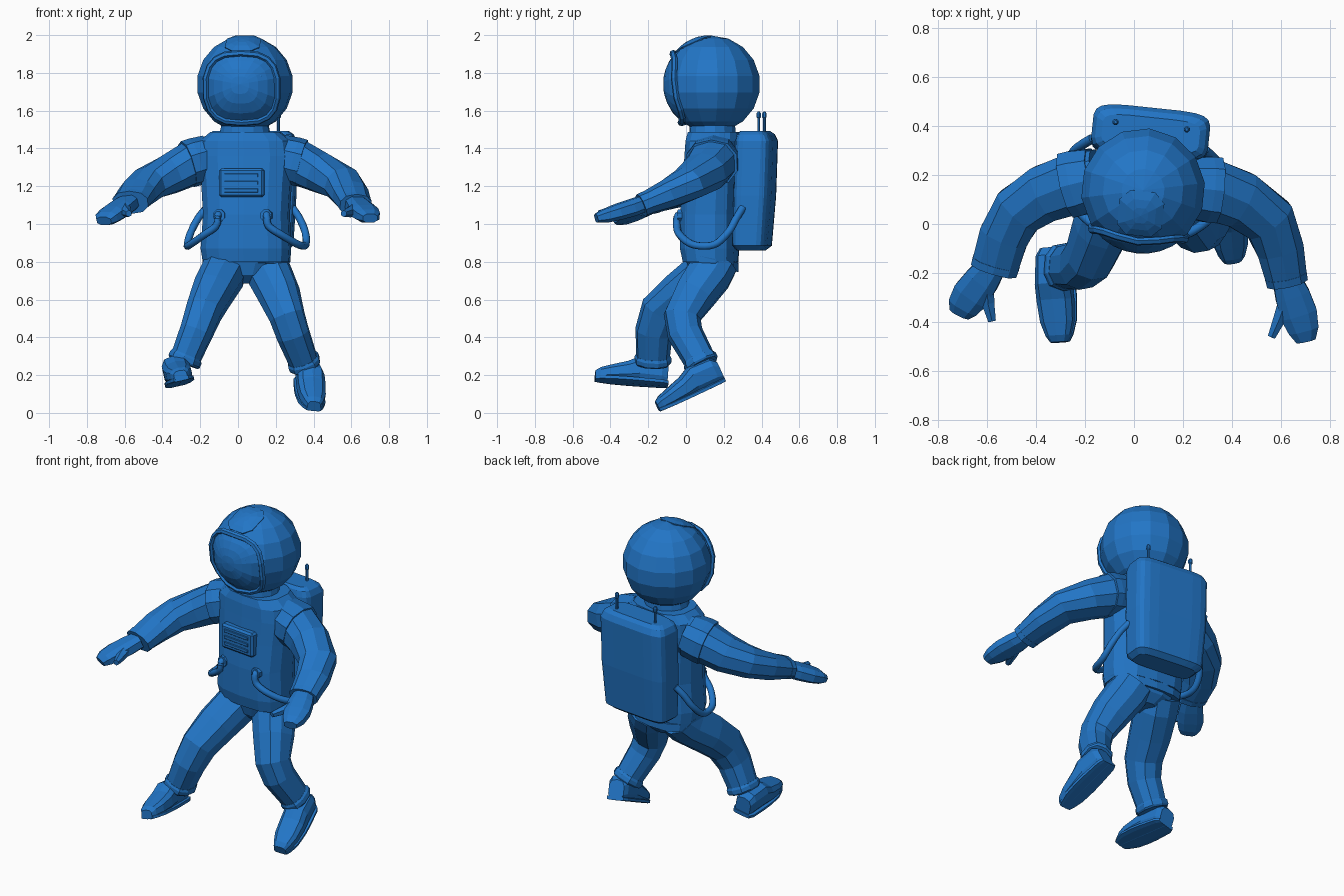
import bpy, bmesh, math
from mathutils import Vector, Matrix

if "Cube" in bpy.data.objects:
    bpy.data.objects.remove(bpy.data.objects["Cube"])

blue = bpy.data.materials.new("suit blue")
blue.diffuse_color = (0.016, 0.18, 0.57, 1)
blue.use_nodes = True
blue.node_tree.nodes["Principled BSDF"].inputs["Base Color"].default_value = blue.diffuse_color
YAW = math.radians(-6)
FRONT = Vector((math.sin(YAW), -math.cos(YAW), 0))
SIDE = Vector((math.cos(YAW), math.sin(YAW), 0))
Z = Vector((0, 0, 1))


def finish(name, bm, smooth=None):
    bmesh.ops.recalc_face_normals(bm, faces=bm.faces)
    me = bpy.data.meshes.new(name)
    bm.to_mesh(me)
    bm.free()
    me.materials.append(blue)
    ob = bpy.data.objects.new(name, me)
    bpy.context.collection.objects.link(ob)
    if smooth:
        bpy.ops.object.select_all(action='DESELECT')
        ob.select_set(True)
        bpy.context.view_layer.objects.active = ob
        bpy.ops.object.shade_smooth_by_angle(angle=math.radians(smooth))
    return ob


def loft(name, rings, up, n=10, power=2.0, closed=False, fixed=None, smooth=None):
    """Skin of rings (x, y, z, half width, half height) along a path."""
    bm, loops, pts = bmesh.new(), [], [Vector(r[:3]) for r in rings]
    m = len(pts)
    for i, r in enumerate(rings):
        if fixed:
            t = Vector(fixed).normalized()
        elif closed:
            t = (pts[(i + 1) % m] - pts[i - 1]).normalized()
        else:
            t = Vector()
            if i: t += (pts[i] - pts[i - 1]).normalized()
            if i < m - 1: t += (pts[i + 1] - pts[i]).normalized()
            t.normalize()
        u0 = pts[i] - HEAD if up == 'radial' else Vector(up)
        s = t.cross(u0).normalized()
        u = s.cross(t)
        loop = []
        for k in range(n):
            a = 2 * math.pi * (k + 0.5) / n
            c, d = math.cos(a), math.sin(a)
            c = math.copysign(abs(c) ** (2 / power), c)
            d = math.copysign(abs(d) ** (2 / power), d)
            loop.append(bm.verts.new(pts[i] + s * c * r[3] + u * d * r[4]))
        loops.append(loop)
    for i in range(m if closed else m - 1):
        a, b = loops[i], loops[(i + 1) % m]
        for k in range(n):
            bm.faces.new((a[k], a[(k + 1) % n], b[(k + 1) % n], b[k]))
    if not closed:
        bm.faces.new(loops[0])
        bm.faces.new(loops[-1])
    return finish(name, bm, smooth)


def box(name, centre, size, bevel, segments=2):
    bm = bmesh.new()
    bmesh.ops.create_cube(bm, size=1)
    bmesh.ops.scale(bm, vec=size, verts=bm.verts)
    bmesh.ops.bevel(bm, geom=bm.edges[:], offset=bevel, segments=segments, profile=0.5, affect='EDGES')
    bmesh.ops.transform(bm, matrix=Matrix.Translation(centre) @ Matrix.Rotation(YAW, 4, 'Z'), verts=bm.verts)
    return finish(name, bm)


def tube(name, points, radius, steps=5, n=8):
    """Round hose through points, smoothed as a Catmull-Rom path."""
    p = [Vector(q) for q in points]
    p = [2 * p[0] - p[1]] + p + [2 * p[-1] - p[-2]]
    path = []
    for i in range(1, len(p) - 2):
        a, b, c, d = p[i - 1:i + 3]
        for k in range(steps):
            t = k / steps
            path.append(0.5 * (2 * b + (c - a) * t + (2 * a - 5 * b + 4 * c - d) * t * t + (3 * b - a - 3 * c + d) * t ** 3))
    path.append(p[-2])
    return loft(name, [(*q, radius, radius) for q in path], (0.13, 0.21, 0.97), n, smooth=50)


# helmet
HEAD, R = Vector((0.037, 0.137, 1.74)), 0.257
bm = bmesh.new()
bmesh.ops.create_uvsphere(bm, u_segments=14, v_segments=9, radius=R,
                          matrix=Matrix.Translation(HEAD) @ Matrix.Rotation(YAW, 4, 'Z'))
finish("helmet", bm)


def on_head(u, v, r, aim=FRONT, upv=Z):
    """Point on the helmet shell, u sideways and v upward as fractions of r."""
    w = math.sqrt(max(0.0, 1 - u * u - v * v))
    return HEAD + (SIDE * u + upv * v + aim * w) * r


def patch(name, outline, r, rings=4, aim=FRONT, upv=Z):
    """Curved plate filling an outline on the helmet shell."""
    bm = bmesh.new()
    mid = bm.verts.new(on_head(0, 0, r, aim, upv))
    prev = None
    for j in range(1, rings + 1):
        cur = [bm.verts.new(on_head(u * j / rings, v * j / rings, r, aim, upv)) for u, v in outline]
        for k in range(len(cur)):
            l = (k + 1) % len(cur)
            bm.faces.new((mid, cur[k], cur[l]) if prev is None else (prev[k], cur[k], cur[l], prev[l]))
        prev = cur
    low = [bm.verts.new(HEAD + (v.co - HEAD) * 0.93) for v in prev]
    for k in range(len(low)):
        l = (k + 1) % len(low)
        bm.faces.new((prev[k], low[k], low[l], prev[l]))
    return finish(name, bm)


def rounded(a, b, n, power):
    f = lambda x: math.copysign(abs(x) ** (2 / power), x)
    return [(a * f(math.cos(2 * math.pi * (k + 0.5) / n)), b * f(math.sin(2 * math.pi * (k + 0.5) / n))) for k in range(n)]


# visor, its raised frame and the crown plate
oval = [(u * (1 - 0.06 * abs(v)), v - 0.08) for u, v in rounded(0.75, 0.72, 18, 2.8)]
patch("visor", oval, 0.258)
rim = [on_head(u * 1.01, v, 0.258) + FRONT * 0.012 for u, v in oval]
loft("visor_frame", [(*p, 0.018, 0.014) for p in rim], 'radial', 6, closed=True)
tip = FRONT * 0.4 + Z * 0.917
back = Z * 0.4 - FRONT * 0.917
patch("crown_plate", rounded(0.37, 0.4, 8, 3), 0.262, 3, tip, back)
loft("neck_ring", [(0.037, 0.14, 1.46, 0.14, 0.125), (0.037, 0.14, 1.53, 0.125, 0.12)], FRONT, 14)

# torso and pelvis
loft("torso", [(0.045, 0.13, 0.80, 0.232, 0.145), (0.042, 0.125, 0.87, 0.24, 0.155),
               (0.045, 0.125, 1.05, 0.23, 0.155), (0.045, 0.135, 1.22, 0.24, 0.15),
               (0.045, 0.145, 1.36, 0.255, 0.15), (0.042, 0.148, 1.44, 0.245, 0.148),
               (0.04, 0.15, 1.488, 0.185, 0.14)], FRONT, 14, 2.8, fixed=(0, 0, 1))
loft("waistband", [(0.045, 0.14, 0.77, 0.222, 0.14), (0.045, 0.13, 0.82, 0.235, 0.15)],
     FRONT, 14, 2.6, fixed=(0, 0.18, 1))
loft("pelvis", [(0.04, 0.14, 0.685, 0.06, 0.065), (0.04, 0.14, 0.73, 0.15, 0.115),
                (0.04, 0.14, 0.80, 0.21, 0.135)], FRONT, 12, 2.4, fixed=(0, 0, 1))

# chest control panel with slots
panel = Vector((0.022, 0, 1.218)) + FRONT * 0.012
box("chest_panel", panel, (0.24, 0.06, 0.152), 0.012, 1)
for i in range(3):
    box("panel_strip", panel + FRONT * 0.032 + Z * (0.04 - i * 0.04), (0.18, 0.008, 0.02), 0.002, 1)

# backpack with antennas
loft("backpack", [(0.066, 0.345, 0.86, 0.195, 0.065), (0.066, 0.35, 0.885, 0.225, 0.092),
                  (0.067, 0.364, 1.15, 0.24, 0.1), (0.068, 0.374, 1.44, 0.24, 0.1),
                  (0.068, 0.37, 1.475, 0.225, 0.088), (0.068, 0.367, 1.492, 0.2, 0.067)],
     FRONT, 20, 5, fixed=(0, 0, 1))
for x, y in ((-0.075, 0.415), (0.215, 0.385)):
    loft("antenna", [(x, y, 1.47, .008, .008), (x, y, 1.56, .008, .008), (x, y, 1.565, .013, .013),
                     (x, y, 1.585, .013, .013), (x, y, 1.595, .006, .006)], (0, 1, 0), 8)

# hoses running from the belly sockets to the backpack
for s in (-1, 1):
    base = Vector((0.04, 0.13, 0))
    path = [(0.125, 0.12, 1.045), (0.13, 0.16, 1.045), (0.14, 0.165, 0.99), (0.21, 0.14, 0.94), (0.29, 0.06, 0.89),
            (0.315, -0.05, 0.89), (0.305, -0.125, 0.955), (0.27, -0.165, 1.03), (0.23, -0.195, 1.085)]
    tube("hose", [base + SIDE * s * a + FRONT * b + Z * c for a, b, c in path], 0.02)
    c = base + SIDE * s * 0.125 + Z * 1.045
    loft("hose_socket", [(*(c + FRONT * 0.12), .037, .037), (*(c + FRONT * 0.16), .033, .033)], (0, 0, 1), 8)

# arms, from shoulder to wrist
arms = {
    "left": [(-0.14, 0.19, 1.355, .12, .115), (-0.24, 0.165, 1.325, .13, .12), (-0.36, 0.125, 1.265, .122, .108),
             (-0.47, 0.055, 1.215, .112, .092), (-0.53, -0.05, 1.165, .105, .08), (-0.565, -0.17, 1.12, .1, .062)],
    "right": [(0.21, 0.15, 1.355, .12, .115), (0.31, 0.14, 1.33, .13, .122), (0.43, 0.10, 1.275, .122, .11),
              (0.55, 0.015, 1.215, .112, .092), (0.595, -0.1, 1.155, .1, .08), (0.62, -0.22, 1.105, .088, .062)]}
for side, a in arms.items():
    loft(side + "_arm", a, Z, 10, 2.3)
    p, q = Vector(a[0][:3]), Vector(a[1][:3])
    d = (q - p).normalized()
    loft(side + "_shoulder_cuff", [(*(q - d * 0.09), .128, .122), (*(q - d * 0.01), .14, .128), (*(q + d * 0.03), .14, .126)], Z, 10, 2.3)
    w, d = Vector(a[-1][:3]), (Vector(a[-1][:3]) - Vector(a[-2][:3])).normalized()
    r = a[-1][3]
    loft(side + "_wrist_cuff", [(*(w - d * 0.015), r + .002, .066), (*(w + d * 0.018), r, .064)], Z, 10, 2.3)

# gloves and thumbs
loft("left_glove", [(-0.575, -0.17, 1.115, .06, .045), (-0.62, -0.23, 1.085, .075, .047), (-0.665, -0.29, 1.055, .08, .044),
                    (-0.695, -0.335, 1.032, .068, .038), (-0.71, -0.365, 1.015, .045, .025)], Z, 8, 2.6)
loft("left_thumb", [(-0.60, -0.24, 1.09, .035, .035), (-0.595, -0.32, 1.065, .03, .03), (-0.578, -0.395, 1.055, .018, .018)], Z, 6)
loft("right_glove", [(0.62, -0.22, 1.11, .06, .045), (0.645, -0.29, 1.085, .075, .047), (0.67, -0.365, 1.062, .08, .044),
                     (0.69, -0.43, 1.042, .066, .038), (0.70, -0.475, 1.03, .042, .025)], Z, 8, 2.6)
loft("right_thumb", [(0.625, -0.29, 1.085, .035, .035), (0.595, -0.38, 1.065, .03, .03), (0.56, -0.46, 1.055, .018, .018)], Z, 6)

# legs with rolled ankle cuffs
legs = {
    "left": [(-0.06, 0.16, 0.80, .12, .12), (-0.08, 0.10, 0.735, .122, .125), (-0.135, -0.02, 0.64, .115, .12),
             (-0.18, -0.13, 0.54, .1, .115), (-0.22, -0.17, 0.43, .09, .1), (-0.282, -0.175, 0.28, .08, .088)],
    "right": [(0.14, 0.16, 0.80, .12, .12), (0.165, 0.125, 0.735, .122, .122), (0.215, 0.05, 0.63, .114, .112),
              (0.26, -0.02, 0.51, .095, .1), (0.29, -0.005, 0.42, .09, .095), (0.35, 0.08, 0.265, .078, .084)]}
for side, a in legs.items():
    loft(side + "_leg", a, FRONT, 10, 2.4)
    w, d = Vector(a[-1][:3]), (Vector(a[-1][:3]) - Vector(a[-2][:3])).normalized()
    r, h = a[-1][3:]
    loft(side + "_ankle_cuff", [(*(w + d * k), r + e, h + e) for k, e in ((-.028, .003), (-.015, .01), (.008, .01), (.018, .003))], FRONT, 10, 2.4)


# boots: rings from heel to toe, with the sole as a slightly wider plate
def boot(side, heel, toe, up):
    heel, toe, up = Vector(heel), Vector(toe), Vector(up).normalized()
    rows = [(0.0, .05, .06), (0.08, .065, .075), (0.38, .074, .078), (0.55, .076, .06), (0.78, .07, .046), (0.93, .052, .037), (1.0, .036, .028)]
    loft(side + "_boot", [(*(heel.lerp(toe, t) + up * h), w, h) for t, w, h in rows], up, 10, 2.8, fixed=toe - heel)
    loft(side + "_sole", [(*(heel.lerp(toe, t) + up * 0.012), w + 0.005, 0.012) for t, w, _ in rows], up, 8, 5, fixed=toe - heel)


boot("left", (-0.318, -0.095, 0.14), (-0.298, -0.48, 0.17), (-0.22, -0.05, 1))
boot("right", (0.355, 0.205, 0.17), (0.398, -0.14, 0.01), (0.15, -0.42, 0.9))
